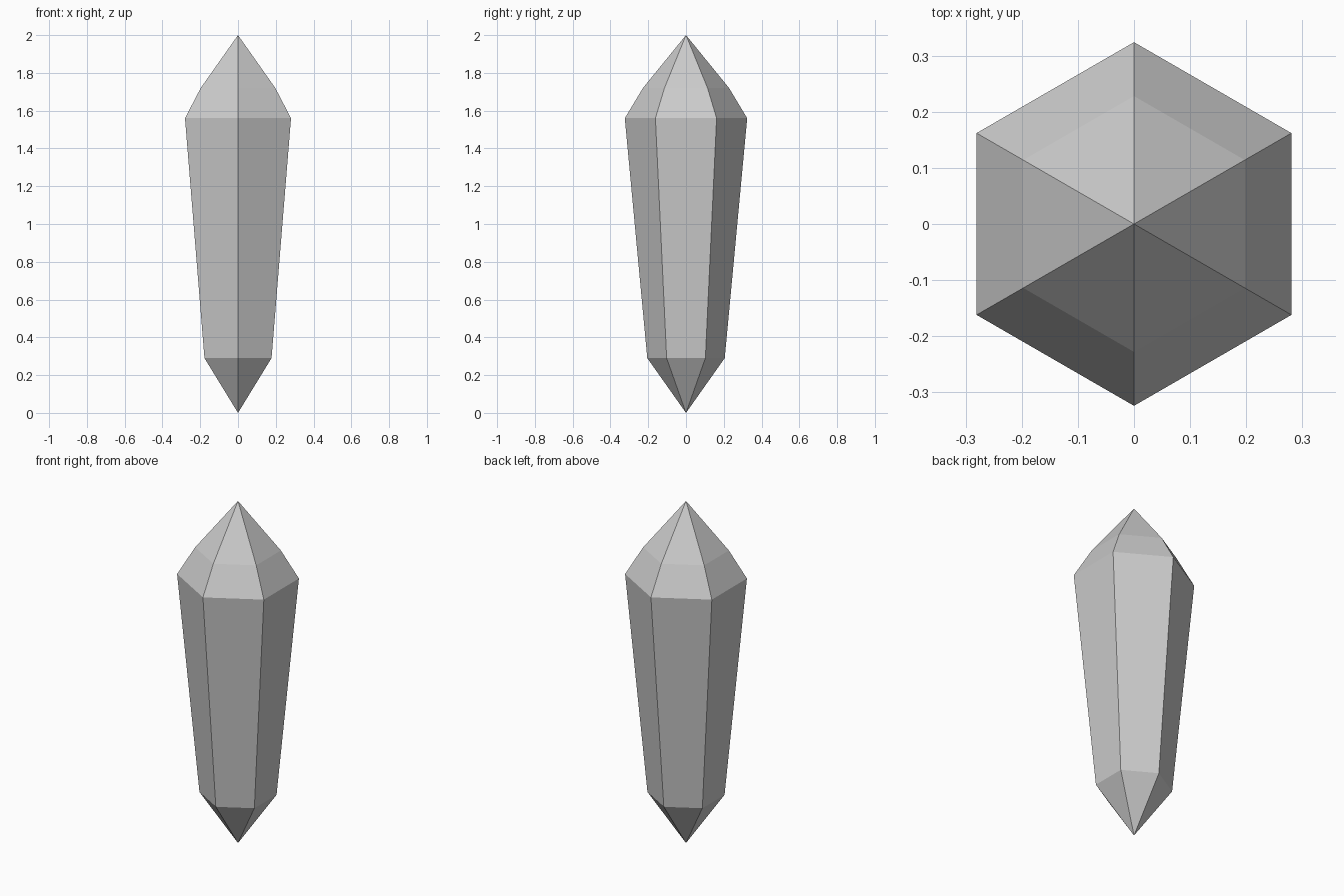
import bpy, bmesh
from math import cos, sin, pi

if "Cube" in bpy.data.objects:
    bpy.data.objects.remove(bpy.data.objects["Cube"])

SIDES = 6
# (radius, height) of each hexagonal ring, bottom to top
RINGS = [(0.205, 0.29), (0.324, 1.56), (0.228, 1.72)]
BOTTOM, TOP = 0.0, 2.0

bm = bmesh.new()

# Hexagonal rings with corners on the y axis
rings = []
for r, z in RINGS:
    angles = [pi / 2 + 2 * pi * i / SIDES for i in range(SIDES)]
    rings.append([bm.verts.new((r * cos(a), r * sin(a), z)) for a in angles])
low_tip = bm.verts.new((0, 0, BOTTOM))
high_tip = bm.verts.new((0, 0, TOP))

# Facets: lower point, body and shoulder, upper point
for i in range(SIDES):
    j = (i + 1) % SIDES
    bm.faces.new((low_tip, rings[0][j], rings[0][i]))
    for a, b in zip(rings, rings[1:]):
        bm.faces.new((a[i], a[j], b[j], b[i]))
    bm.faces.new((rings[-1][i], rings[-1][j], high_tip))
bmesh.ops.recalc_face_normals(bm, faces=bm.faces)

mesh = bpy.data.meshes.new("crystal")
bm.to_mesh(mesh)
bm.free()
bpy.context.collection.objects.link(bpy.data.objects.new("crystal", mesh))
